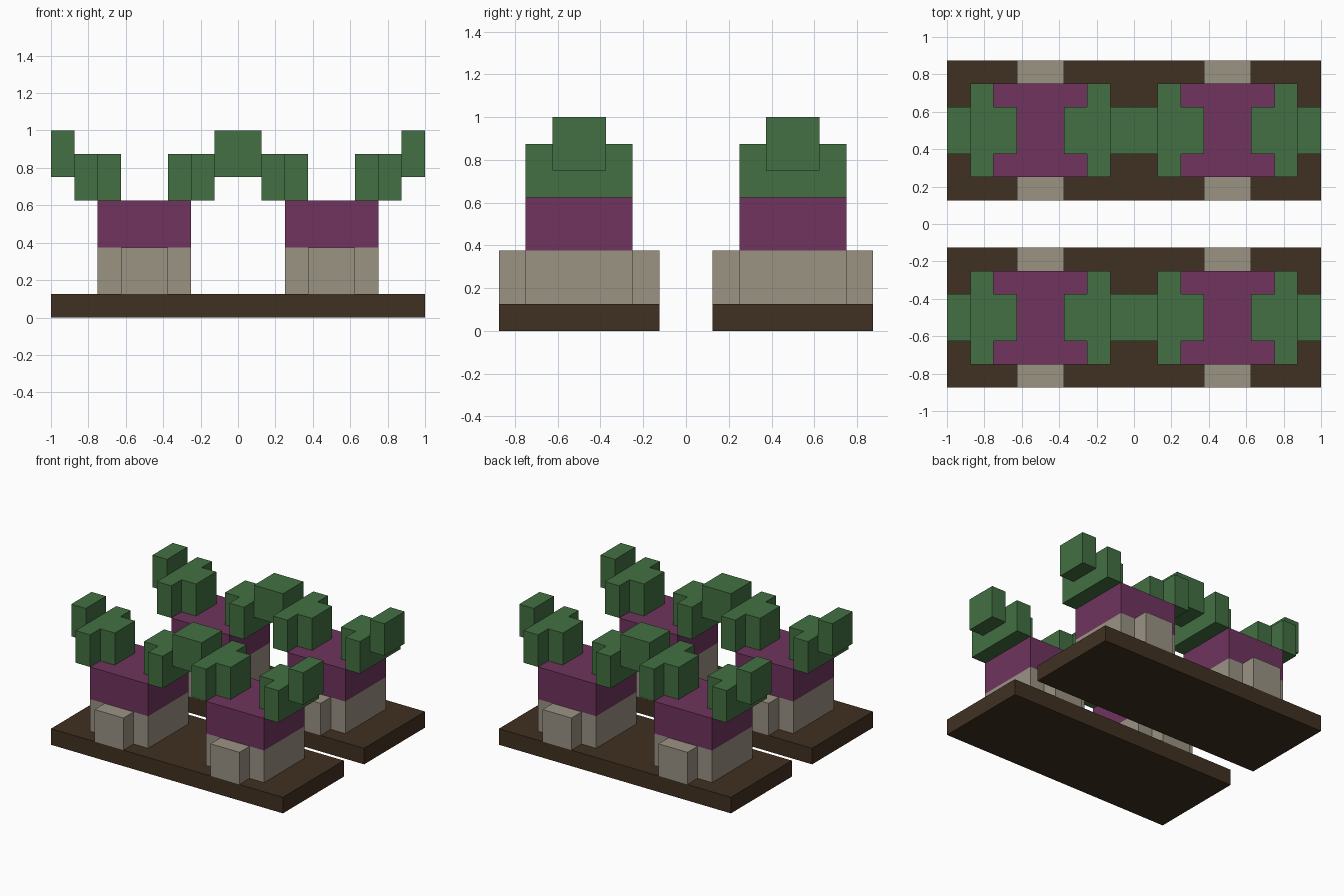
import bpy
import bmesh

cube = bpy.data.objects.get("Cube")
if cube:
    bpy.data.objects.remove(cube, do_unlink=True)

U = 0.125  # grid unit


def linear(c):
    c /= 255
    return c / 12.92 if c <= 0.04045 else ((c + 0.055) / 1.055) ** 2.4


def material(name, *rgb):
    mat = bpy.data.materials.new(name)
    mat.use_nodes = True
    colour = (*[linear(c) for c in rgb], 1)
    mat.diffuse_color = colour
    mat.node_tree.nodes["Principled BSDF"].inputs["Base Color"].default_value = colour
    return mat


soil = material("dark soil", 64, 48, 33)
cream = material("pale root", 155, 147, 132)
purple = material("purple root", 112, 52, 94)
green = material("leaf green", 66, 112, 66)


def prism(name, outline, z0, z1, mat, x, y, flip=1):
    """Extrude an outline (grid units) upward, flip mirrors it in x."""
    bm = bmesh.new()
    verts = [bm.verts.new((x + flip * px * U, y + py * U, z0 * U)) for px, py in outline]
    face = bm.faces.new(verts)
    up = bmesh.ops.extrude_face_region(bm, geom=[face])["geom"]
    bmesh.ops.translate(bm, vec=(0, 0, (z1 - z0) * U),
                        verts=[v for v in up if isinstance(v, bmesh.types.BMVert)])
    bmesh.ops.recalc_face_normals(bm, faces=bm.faces)
    mesh = bpy.data.meshes.new(name)
    bm.to_mesh(mesh)
    bm.free()
    mesh.materials.append(mat)
    obj = bpy.data.objects.new(name, mesh)
    bpy.context.collection.objects.link(obj)


def rect(x0, x1, half_y):
    return [(x0, -half_y), (x1, -half_y), (x1, half_y), (x0, half_y)]


# Root base with a rib front and back
ribbed = [(-2, -2), (-1, -2), (-1, -3), (1, -3), (1, -2), (2, -2),
          (2, 2), (1, 2), (1, 3), (-1, 3), (-1, 2), (-2, 2)]
# T-shaped leaf, stem towards the middle of the plant
leaf = [(1, -1), (2, -1), (2, -2), (3, -2), (3, 2), (2, 2), (2, 1), (1, 1)]

for row, y in (("front", -0.5), ("back", 0.5)):
    prism(row + "_soil_bed", rect(-8, 8, 3), 0, 1, soil, 0, y)
    # Middle leaf tip shared by both neighbouring plants
    prism(row + "_shared_leaf_tip", rect(-1, 1, 1), 6, 8, green, 0, y)
    for side, x in (("right", -0.5), ("left", 0.5)):
        name = row + "_" + side
        prism(name + "_root_base", ribbed, 1, 3, cream, x, y)
        prism(name + "_root_top", rect(-2, 2, 2), 3, 5, purple, x, y)
        for flip, end in ((-1, "right"), (1, "left")):
            prism(name + "_" + end + "_leaf", leaf, 5, 7, green, x, y, flip)
            if flip * x > 0:
                prism(name + "_outer_leaf_tip", rect(3, 4, 1), 6, 8, green, x, y, flip)
